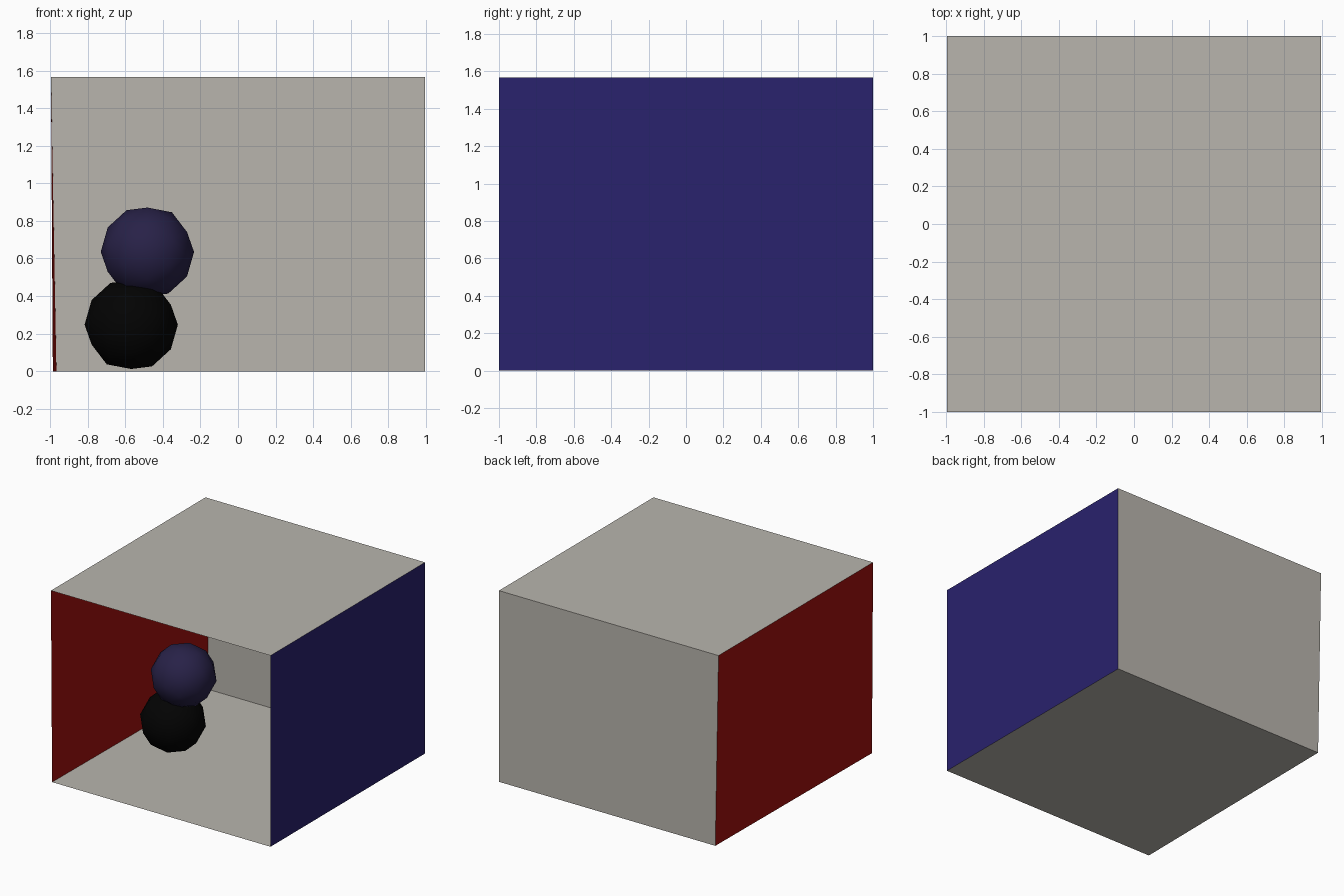
import bpy, bmesh
from math import radians
from mathutils import Matrix

if "Cube" in bpy.data.objects:
    bpy.data.objects.remove(bpy.data.objects["Cube"])


def material(name, rgb):
    # colours are given as display values, stored as linear ones
    m = bpy.data.materials.new(name)
    lin = [c / 12.92 if c < 0.04 else ((c + 0.055) / 1.055) ** 2.4 for c in rgb]
    m.diffuse_color = (*lin, 1)
    m.use_nodes = True
    m.node_tree.nodes["Principled BSDF"].inputs["Base Color"].default_value = m.diffuse_color
    return m


stone = material("warm_grey", (0.725, 0.71, 0.68))
red = material("red", (0.63, 0.065, 0.05))
blue = material("blue", (0.161, 0.133, 0.427))
dark_blue = material("dark_blue", (0.155, 0.13, 0.28))
black = material("black", (0.01, 0.01, 0.01))


def add_object(name, me, mat):
    me.materials.append(mat)
    ob = bpy.data.objects.new(name, me)
    bpy.context.collection.objects.link(ob)
    return ob


def panel(name, corners, mat):
    me = bpy.data.meshes.new(name)
    me.from_pydata(corners, [], [tuple(range(len(corners)))])
    return add_object(name, me, mat)


def ball(name, centre, radius, mat):
    bm = bmesh.new()
    bmesh.ops.create_icosphere(bm, subdivisions=2, radius=radius,
                               matrix=Matrix.Rotation(radians(90), 4, 'Y'))
    for f in bm.faces:
        f.smooth = True
    me = bpy.data.meshes.new(name)
    bm.to_mesh(me)
    bm.free()
    add_object(name, me, mat).location = centre


# Room corners; the left wall leans slightly, the front is open
H = 1.566
fl, fr, br, bl = (-0.985, -1, 0), (0.995, -1, 0), (0.995, 1, 0), (-0.966, 1, 0)
tfl, tfr, tbr, tbl = (-0.995, -1, H), (0.995, -1, H), (0.995, 1, H), (-0.995, 1, H)

# Single-sheet walls, normals facing into the room
panel("floor", [fl, fr, br, bl], stone)
panel("ceiling", [tfl, tbl, tbr, tfr], stone)
panel("back_wall", [bl, br, tbr, tbl], stone)
panel("left_wall", [fl, bl, tbl, tfl], red)
panel("right_wall", [fr, tfr, tbr, br], blue)

# Flat light panel just under the ceiling
z = H - 0.01
panel("ceiling_light", [(-0.23, -0.18, z), (-0.23, 0.19, z),
                        (0.24, 0.19, z), (0.24, -0.18, z)], stone)

# Two overlapping low-poly balls
ball("lower_ball", (-0.568, -0.03, 0.248), 0.248, black)
ball("upper_ball", (-0.482, -0.015, 0.635), 0.248, dark_blue)
